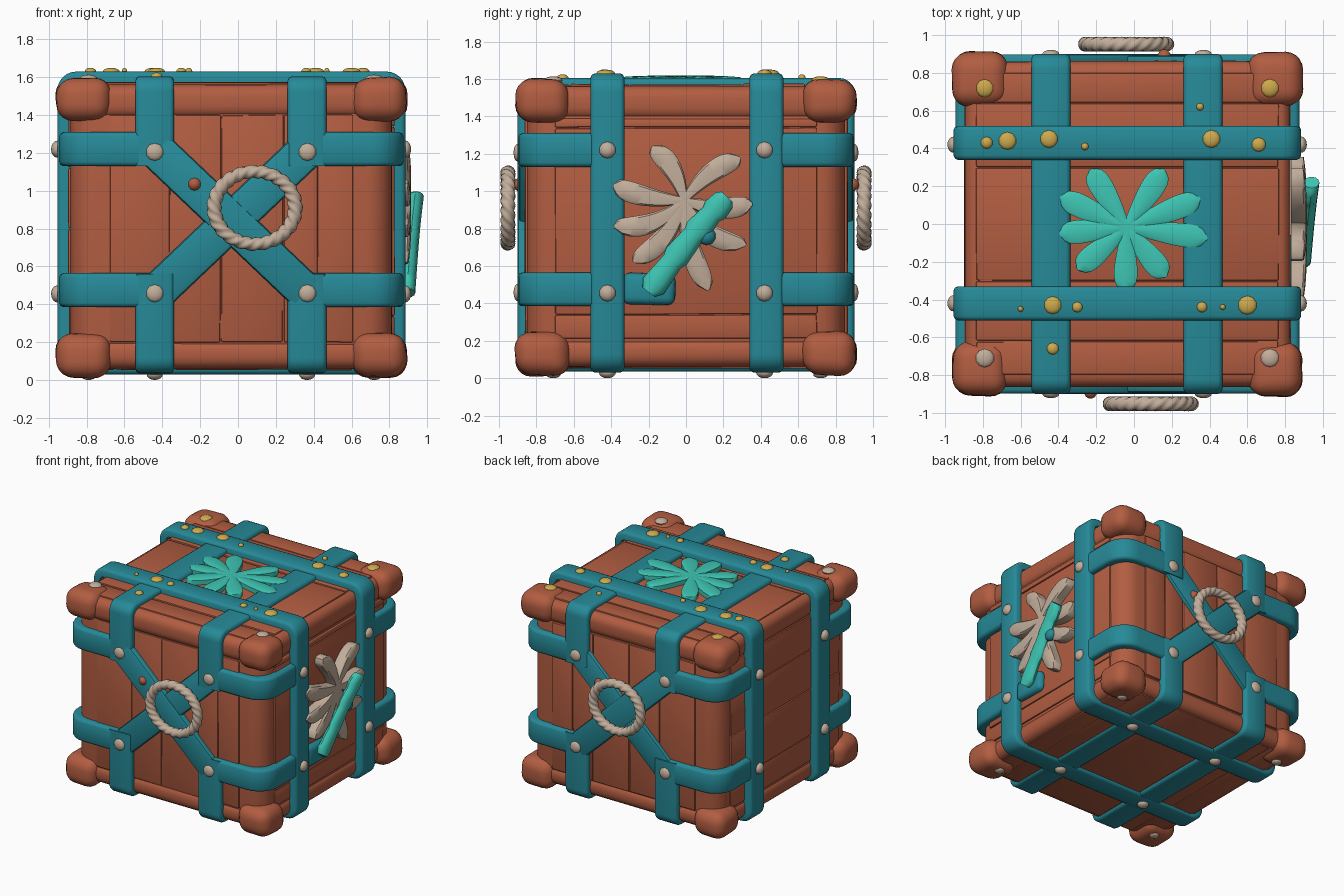
import bpy, bmesh, math, random
from mathutils import Vector, Matrix

if "Cube" in bpy.data.objects:
    bpy.data.objects.remove(bpy.data.objects["Cube"])

random.seed(4)
CX = -0.035                      # crate centre in x
X0, X1, YO, Z0, Z1 = -0.955, 0.885, 0.90, 0.03, 1.63   # outer strap faces


def material(name, rgb):
    m = bpy.data.materials.new(name)
    lin = [((c / 255 + 0.055) / 1.055) ** 2.4 for c in rgb]
    m.diffuse_color = (*lin, 1)
    m.use_nodes = True
    m.node_tree.nodes["Principled BSDF"].inputs["Base Color"].default_value = m.diffuse_color
    return m


WOOD = material("terracotta wood", (178, 93, 65))
TEAL = material("teal strap", (38, 138, 152))
MINT = material("bright teal", (62, 198, 180))
TAN = material("tan rope", (194, 174, 155))
GOLD = material("gold stud", (205, 170, 77))


def finish(name, bm, mat):
    bmesh.ops.recalc_face_normals(bm, faces=bm.faces)
    me = bpy.data.meshes.new(name)
    bm.to_mesh(me)
    bm.free()
    me.materials.append(mat)
    ob = bpy.data.objects.new(name, me)
    bpy.context.collection.objects.link(ob)
    return ob


def box(name, lo, hi, bevel, mat, seg=2, jitter=0.0, rot=None):
    """Bevelled box between two corners, optionally turned about its centre."""
    lo, hi = Vector(lo), Vector(hi)
    c, s = (lo + hi) / 2, hi - lo
    bm = bmesh.new()
    bmesh.ops.create_cube(bm, size=1)
    for v in bm.verts:
        v.co = Vector([a * b for a, b in zip(v.co, s)])
        v.co += Vector([random.uniform(-jitter, jitter) for _ in range(3)])
    bmesh.ops.bevel(bm, geom=bm.edges[:], offset=bevel, segments=seg, profile=0.5, affect='EDGES')
    if rot:
        bmesh.ops.transform(bm, matrix=rot, verts=bm.verts)
    bmesh.ops.translate(bm, vec=c, verts=bm.verts)
    return finish(name, bm, mat)


def skin(name, rings, closed, mat):
    """Mesh from a row of equal closed rings."""
    bm = bmesh.new()
    vs = [[bm.verts.new(p) for p in r] for r in rings]
    n, k = len(vs), len(vs[0])
    for i in range(n if closed else n - 1):
        a, b = vs[i], vs[(i + 1) % n]
        for j in range(k):
            bm.faces.new((a[j], a[(j + 1) % k], b[(j + 1) % k], b[j]))
    if not closed:
        bm.faces.new(vs[0])
        bm.faces.new(vs[-1])
    return finish(name, bm, mat)


def rounded(poly, r, closed, n=6):
    """Polyline with rounded corners."""
    pts = [Vector(p) for p in poly]
    out = []
    for i, p in enumerate(pts):
        if not closed and i in (0, len(pts) - 1):
            out.append(p)
            continue
        d1 = (pts[i - 1] - p).normalized()
        d2 = (pts[(i + 1) % len(pts)] - p).normalized()
        c = p + (d1 + d2) * r
        for k in range(n + 1):
            a = math.pi / 2 * k / n
            out.append(c - d2 * r * math.cos(a) - d1 * r * math.sin(a))
    return out


def strap(name, poly, r, closed, width, place, thick=0.065):
    """Flat band along a clockwise path; place(u, v, w) maps into space."""
    pts = rounded(poly, r, closed)
    h, b, n = width / 2, 0.022, len(pts)
    prof = [(-h, -thick), (-h, -b), (-h + 0.007, -0.007), (-h + b, 0),
            (h - b, 0), (h - 0.007, -0.007), (h, -b), (h, -thick)]
    rings = []
    for i, p in enumerate(pts):
        a = pts[i - 1] if closed or i else p
        c = pts[(i + 1) % n] if closed or i < n - 1 else p
        t = (c - a).normalized()
        nor = Vector((-t.y, t.x))
        rings.append([place(*(p + nor * d), w) for w, d in prof])
    return skin(name, rings, closed, TEAL)


def stud(name, pos, axis, r, mat, h=0.03):
    """Low domed rivet facing along axis."""
    bm = bmesh.new()
    bmesh.ops.create_uvsphere(bm, u_segments=10, v_segments=8, radius=1)
    q = Vector(axis).to_track_quat('Z', 'Y').to_matrix().to_4x4()
    m = Matrix.Translation(pos) @ q @ Matrix.Diagonal((r, r, h, 1))
    bmesh.ops.transform(bm, matrix=m, verts=bm.verts)
    return finish(name, bm, mat)


def leaf(name, base, tip, width, bend, high, place, mat):
    """Domed petal from base to tip; place(u, v, height)."""
    base, tip = Vector(base), Vector(tip)
    d = tip - base
    side = Vector((-d.y, d.x)).normalized()
    rings = []
    for i in range(15):
        t = i / 14
        w = width / 2 * (0.22 + 0.78 * t ** 0.8) * math.sqrt(max(1 - t ** 5, 0.01))
        c = base + d * t + side * bend * 4 * t * (1 - t)
        e = high * (1 - 0.3 * t ** 4)
        prof = [(-1, -0.03), (-1, e * 0.7), (-0.8, e * 0.92), (0, e), (0.8, e * 0.92), (1, e * 0.7), (1, -0.03)]
        rings.append([place(*(c + side * w * s), z) for s, z in prof])
    return skin(name, rings, False, mat)


# Wooden body, lid and base slabs
box("body", (CX - .85, -.85, .08), (CX + .85, .85, 1.52), .14, WOOD, 6)
box("lid", (CX - .862, -.862, 1.38), (CX + .862, .862, 1.565), .065, WOOD, 4, .005)
box("base", (CX - .862, -.862, .06), (CX + .862, .862, .22), .065, WOOD, 4, .005)

# Planks: upright on front and back, lying on the sides, across the top and bottom
fx = [-.68, -.36, -.09, .24, .42, .61]
for s, nm in ((-1, "front"), (1, "back")):
    for a, b in zip(fx, fx[1:]):
        y = sorted((s * .80, s * (.860 + random.uniform(-.004, .004))))
        box(nm + "_plank", (a + .002, y[0], .2), (b - .002, y[1], 1.4), .008, WOOD, 2, .003)
for s, nm, sz in ((-1, "left", [.21, .42, .8, 1.12, 1.39]), (1, "right", [.21, .34, 1.34, 1.39])):
    for a, b in zip(sz, sz[1:]):
        x = sorted((CX + s * .80, CX + s * (.860 + random.uniform(-.004, .004))))
        box(nm + "_plank", (x[0], -.7, a + .002), (x[1], .7, b - .002), .008, WOOD, 2, .003)
ty = [-.8, -.62, -.3, .3, .64, .8]
for a, b in zip(ty, ty[1:]):
    box("top_plank", (CX - .8, a + .002, 1.5), (CX + .8, b - .002, 1.572), .008, WOOD, 2, .003)
    box("bottom_plank", (CX + a + .002, -.8, .053), (CX + b - .002, .8, .1), .008, WOOD, 2, .003)

# Corner caps
for sx in (-1, 1):
    for sy in (-1, 1):
        for z in ((.015, .245), (1.37, 1.597)):
            xs = sorted((CX + sx * .635, CX + sx * .925))
            ys = sorted((sy * .62, sy * .91))
            box("corner_cap", (xs[0], ys[0], z[0]), (xs[1], ys[1], z[1]), .09, WOOD, 5, .01)

# Full straps round the sides, top and bottom
for y in (-.42, .43):
    strap("side_loop_strap", [(X0, Z0), (X0, Z1), (X1, Z1), (X1, Z0)], .1, True, .18,
          lambda u, v, w, y=y: (u, y + w, v))

# Upper and lower straps over the front and back edges
for x in (-.44, .365):
    pl = lambda u, v, w, x=x: (x + w, u, v)
    strap("upper_strap", [(-YO, 1.13), (-YO, 1.605), (YO, 1.605), (YO, 1.13)], .08, False, .205, pl)
    strap("lower_strap", [(YO, .56), (YO, .035), (-YO, .035), (-YO, .56)], .08, False, .205, pl)

# Horizontal straps round the upright corners
for z in (.475, 1.22):
    for sx, xo, xi in ((-1, X0 + .01, -.37), (1, X1 - .01, .3)):
        for sy in (-1, 1):
            path = [(xi, sy * YO * .998), (xo, sy * YO * .998), (xo, sy * .36)]
            if sx * sy < 0:
                path.reverse()
            strap("corner_strap", path, .17, False, .18, lambda u, v, w, z=z: (u, v, z + w))

# Crossed straps, rope rings and rivets on front and back
for s, nm in ((-1, "front"), (1, "back")):
    for k in (-1, 1):
        ang = k * math.atan2(.76, .80)
        y = sorted((s * .83, s * (.897 + .004 * k)))
        box(nm + "_cross_strap", (CX - .56, y[0], .738), (CX + .56, y[1], .938), .02, TEAL, 2,
            rot=Matrix.Rotation(ang, 4, 'Y'))
    rc = .088 if s < 0 else -.042
    rings = []
    for i in range(168):
        t = 2 * math.pi * i / 168
        ring = []
        for j in range(18):
            p = 2 * math.pi * j / 18
            r = .029 + .011 * abs(math.cos(1.5 * p + 11.5 * t))
            q = .208 + r * math.cos(p)
            ring.append((rc + q * 1.03 * math.cos(t), s * .952 + r * math.sin(p), .91 + q * .92 * math.sin(t)))
        rings.append(ring)
    skin(nm + "_rope_ring", rings, True, TAN)
    for x in (-.44, .367):
        for z in (.458, 1.205):
            stud(nm + "_rivet", (x, s * .9, z), (0, s, 0), .047, TAN, .022)
    stud(nm + "_peg", (-.23 if s < 0 else .16, s * .885, 1.035), (0, s, 0), .037, WOOD, .04)

# Rivets on the sides and underneath
for y in (-.42, .42):
    for z in (.455, 1.22):
        stud("left_rivet", (X0, y, z), (-1, 0, 0), .045, TAN, .033)
        stud("right_rivet", (X1, y, z), (1, 0, 0), .045, TAN, .03)
    for x in (-.44, .365):
        stud("bottom_rivet", (x, y, Z0), (0, 0, -1), .045, TAN)
for x in (-.79, .72):
    for y in (-.71, .72):
        stud("cap_bottom_rivet", (x, y, .02), (0, 0, -1), .04, TAN, .02)
        stud("cap_top_rivet", (x, y, 1.592), (0, 0, 1), .05, TAN if y < 0 else GOLD, .022)

# Gold studs on the top straps
for x, y, r in ((-.78, .43, .032), (-.67, .44, .047), (-.45, .45, .047), (.41, .45, .047), (.66, .42, .038),
                (-.26, .41, .02), (-.43, -.43, .047), (-.3, -.44, .028), (.36, -.44, .028),
                (.6, -.43, .05), (-.6, -.45, .015), (.47, -.44, .015)):
    stud("top_stud", (x, y, Z1), (0, 0, 1), r, GOLD, .02)
for x, y, r in ((.35, .62, .02), (-.43, -.66, .032)):
    stud("top_stud", (x, y, 1.605), (0, 0, 1), r, GOLD, .02)

# Palm crown lying on the top
for x, y in ((-.23, .29), (.16, .29), (-.39, .145), (.35, .135), (-.395, -.05),
             (.39, -.075), (-.3, -.24), (.17, -.28), (-.045, -.355)):
    leaf("top_leaf", (-.04, -.02), (x, y), .17, 0, .03, lambda u, v, h: (u, v, 1.588 + h), MINT)

# Palm tree on the right side: leaves, trunk, coconut and ground patch
for y, z, b in ((-.18, 1.24, .03), (.29, 1.18, -.03), (-.39, 1.03, -.02), (.355, .93, .03), (-.385, .81, -.05),
                (.32, .71, .06), (-.28, .62, -.04), (.12, .47, .03)):
    leaf("palm_leaf", (-.01, .95), (y, z), .155, -b, .055, lambda u, v, h: (.86 + h, u, v), TAN)
path = [Vector((.22 - .42 * t + .03 * math.sin(math.pi * t), .97 - .51 * t + .05 * math.sin(math.pi * t)))
        for t in [i / 20 for i in range(21)]]
rings = []
for i, p in enumerate(path):
    t = i / 20
    d = (path[min(i + 1, 20)] - path[max(i - 1, 0)]).normalized()
    w = (.058 + .012 * ((i % 5) / 4)) * (.7 if i in (0, 20) else 1)
    xc = .94 - .045 * t
    rings.append([(xc + .042 * math.sin(a), p.x - d.y * w * math.cos(a), p.y + d.x * w * math.cos(a))
                  for a in [2 * math.pi * j / 12 for j in range(12)]])
skin("palm_trunk", rings, False, MINT)
stud("coconut", (.91, .11, .76), (1, 0, 0), .05, TEAL, .04)
box("palm_ground", (.80, -.34, .39), (.88, -.06, .56), .04, TEAL, 3, .008)

# Smooth shading with crisp edges
for ob in bpy.data.objects:
    ob.select_set(True)
    bpy.context.view_layer.objects.active = ob
bpy.ops.object.shade_smooth_by_angle(angle=math.radians(40))
